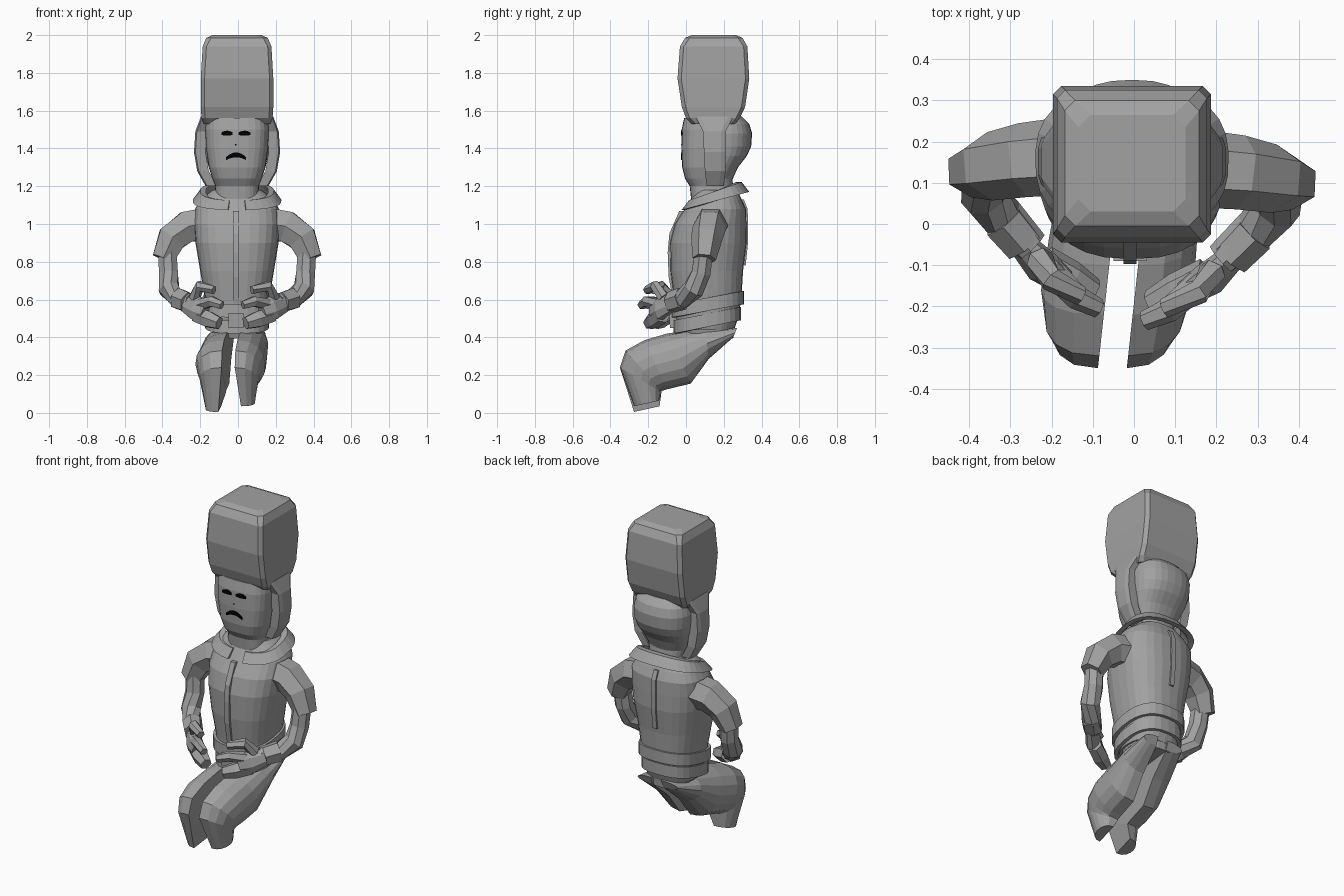
import bpy, bmesh
from math import sin, cos, pi
from mathutils import Vector

cube = bpy.data.objects.get("Cube")
if cube:
    bpy.data.objects.remove(cube)


def material(name, value):
    mat = bpy.data.materials.new(name)
    mat.use_nodes = True
    colour = (value, value, value, 1)
    mat.diffuse_color = colour
    mat.node_tree.nodes["Principled BSDF"].inputs["Base Color"].default_value = colour
    return mat


GREY = material("stone grey", 0.36)
BLACK = material("black", 0.0)


def loft(name, rings, mat=GREY, loop=False):
    """Skin a list of equal-length rings; cap the ends unless looped."""
    bm = bmesh.new()
    rows = [[bm.verts.new(p) for p in ring] for ring in rings]
    n = len(rows[0])
    pairs = list(zip(rows, rows[1:]))
    if loop:
        pairs.append((rows[-1], rows[0]))
    else:
        bm.faces.new(rows[0])
        bm.faces.new(rows[-1])
    for a, b in pairs:
        for i in range(n):
            j = (i + 1) % n
            bm.faces.new((a[i], a[j], b[j], b[i]))
    bmesh.ops.recalc_face_normals(bm, faces=bm.faces)
    mesh = bpy.data.meshes.new(name)
    bm.to_mesh(mesh)
    bm.free()
    mesh.materials.append(mat)
    obj = bpy.data.objects.new(name, mesh)
    bpy.context.collection.objects.link(obj)
    return obj


def spow(v, e):
    return (abs(v) ** e) * (1 if v >= 0 else -1)


def oval(z, cy, hx, hy, power, cx=-0.005, n=28):
    """Superellipse ring."""
    angles = [2 * pi * i / n for i in range(n)]
    return [(cx + hx * spow(cos(a), 2 / power), cy + hy * spow(sin(a), 2 / power), z)
            for a in angles]


def body(name, stations, power):
    return loft(name, [oval(*s, power) for s in stations])


def tube(name, path, flat=1.0, n=8):
    """Faceted tube through (x, y, z, radius) points."""
    pts = [Vector(p[:3]) for p in path]
    rings = []
    for i, p in enumerate(pts):
        d = (pts[min(i + 1, len(pts) - 1)] - pts[max(i - 1, 0)]).normalized()
        u = d.cross(Vector((0, 1, 0))).normalized()
        v = d.cross(u)
        r = path[i][3]
        rings.append([p + u * r * cos(a) + v * r * flat * sin(a)
                      for a in [2 * pi * (k + 0.5) / n for k in range(n)]])
    return loft(name, rings)


def band(name, cy, hx, hy, z, tilt, height, thick, flare=0.0, gap=0.0, n=28):
    """Tilted belt around the body; a gap opens it at the front."""
    rings = []
    count = n + 1 if gap else n
    for i in range(count):
        a = -pi / 2 + gap + (2 * pi - 2 * gap) * i / n
        c, s = spow(cos(a), 0.8), spow(sin(a), 0.8)
        low = z + tilt * s
        ring = []
        for grow, dz in ((0, 0), (thick, 0), (thick - flare, height), (-flare, height)):
            ring.append((-0.005 + (hx + grow) * c, cy + (hy + grow) * s, low + dz))
        rings.append(ring)
    return loft(name, rings, loop=not gap)


def strip(name, path, half, depth):
    """Narrow raised seam through (y, z) points, sunk into the jacket."""
    return loft(name, [[(-0.01 - half, y, z), (-0.01 + half, y, z),
                        (-0.01 + half, y + depth, z), (-0.01 - half, y + depth, z)]
                       for y, z in path])


# Hat: tall box with chamfered corners and a bulging middle
def chamfered(z, hx, front, back, c):
    x = -0.005
    return [(x - hx + c, front, z), (x + hx - c, front, z), (x + hx, front + c, z),
            (x + hx, back - c, z), (x + hx - c, back, z), (x - hx + c, back, z),
            (x - hx, back - c, z), (x - hx, front + c, z)]


loft("hat", [chamfered(*s) for s in (
    (1.53, 0.175, 0.03, 0.26, 0.02), (1.56, 0.188, 0.0, 0.285, 0.02),
    (1.62, 0.192, -0.022, 0.313, 0.02), (1.77, 0.192, -0.045, 0.335, 0.02),
    (1.94, 0.182, -0.032, 0.325, 0.02), (1.985, 0.163, -0.005, 0.3, 0.025),
    (2.0, 0.13, 0.03, 0.265, 0.03))])

# Head and the rounded fur roll behind it
body("head", [(1.1, .145, .12, .115), (1.2, .135, .115, .115), (1.24, .12, .13, .125),
              (1.3, .12, .15, .14), (1.4, .125, .165, .15), (1.5, .13, .17, .153),
              (1.56, .13, .165, .14)], 3)
body("back_roll", [(1.2, .15, .11, .08), (1.3, .175, .15, .1), (1.36, .195, .166, .127),
                   (1.41, .2, .174, .145), (1.48, .2, .178, .15), (1.53, .2, .166, .135),
                   (1.57, .19, .14, .105)], 2.4)

# Ear flaps
for s, side in ((-1, "right"), (1, "left")):
    rings = []
    for x, z, front, back in ((.175, 1.57, .05, .25), (.205, 1.49, .09, .21),
                              (.212, 1.38, .095, .21), (.195, 1.28, .1, .21),
                              (.15, 1.2, .11, .2)):
        rings.append([(s * (x + t) - 0.005, y, z) for t, y in
                      ((-.045, front), (.008, front), (.016, front + .025),
                       (.016, back - .025), (.008, back), (-.045, back))])
    loft(side + "_ear_flap", rings)


# Painted face
def mark(name, cx, cz, half, thick, arch, taper):
    rings = []
    for i in range(9):
        t = i / 4 - 1
        h = thick * (1 - taper * t * t)
        z = cz - arch * t * t
        x = cx + half * t
        rings.append([(x, y, z + d) for y, d in
                      ((-0.026, -h), (-0.026, h), (-0.018, h), (-0.018, -h))])
    loft(name, rings, BLACK)


mark("right_eye", -0.058, 1.481, 0.03, 0.013, 0.003, 0.5)
mark("left_eye", 0.035, 1.481, 0.032, 0.013, 0.003, 0.5)
mark("nose", -0.012, 1.42, 0.005, 0.004, 0, 0.5)
mark("mouth", -0.01, 1.366, 0.053, 0.013, 0.02, 0.4)

# Jacket
body("jacket", [(.44, .11, .145, .145), (.5, .11, .16, .165), (.6, .115, .17, .178),
                (.75, .11, .195, .192), (.9, .118, .22, .203), (1.0, .13, .228, .19),
                (1.08, .155, .222, .162), (1.13, .16, .195, .135), (1.18, .16, .13, .11)], 2.5)
strip("front_placket", [(-.066, .58), (-.092, .72), (-.097, .85), (-.088, .95), (-.035, 1.07)],
      0.016, 0.05)
strip("back_seam", [(.316, .78), (.328, .9), (.329, 1.0), (.326, 1.08), (.306, 1.13)],
      0.014, -0.04)
band("collar", .155, .205, .15, 1.122, .048, .052, .03, flare=.04, gap=.14)
band("belt", .115, .162, .17, .54, .035, .07, .022)
band("jacket_hem", .112, .15, .158, .455, .035, .07, .02)
strip("buckle", [(-.085, .45), (-.09, .53)], 0.04, 0.04)

# Arms: each point eases toward the hand's own offset
for s, side in ((-1, "right"), (1, "left")):
    def limb(part, path, flat=1.0, n=8):
        moved = []
        for x, y, z, r in path:
            k = min(1, max(0, (0.4 - x) * 3)) if z < 0.7 else 0
            moved.append((s * x - 0.005 - 0.025 * k, y - 0.015 * s, z, r))
        tube(side + "_" + part, moved, flat, n)

    limb("sleeve", [(.16, .15, 1.0, .1), (.265, .14, .985, .095),
                    (.345, .125, .925, .088), (.392, .112, .815, .066)], 0.95, 6)
    limb("forearm", [(.37, .11, .86, .053), (.363, .095, .74, .054), (.357, .055, .655, .058),
                     (.305, 0, .605, .053), (.23, -.07, .59, .043)])
    limb("cuff", [(.305, -.005, .605, .062), (.25, -.065, .585, .058)], 0.9, 6)
    limb("palm", [(.26, -.06, .58, .05), (.2, -.12, .555, .068), (.15, -.155, .535, .052)], 0.6)
    limb("thumb", [(.21, -.1, .61, .034), (.18, -.15, .672, .03), (.1, -.19, .65, .024)], 1, 6)
    limb("index_finger", [(.18, -.13, .575, .034), (.11, -.195, .59, .03),
                          (.055, -.22, .57, .024)], 1, 6)
    limb("lower_fingers", [(.2, -.11, .52, .045), (.13, -.15, .495, .048),
                           (.07, -.18, .475, .035)], 1, 6)

# Hips closing the jacket from below
body("hips", [(.46, .115, .14, .14), (.395, .125, .125, .125)], 2.5)

# Legs: bent at the knee, rounded outside and flat on the inside
STATIONS = ((.27, .45, .25, .4, .1), (.1, .45, .12, .285, .135), (-.1, .42, .025, .155, .145),
            (-.22, .385, -.1, .125, .15), (-.32, .33, -.13, .115, .135),
            (-.35, .24, -.13, .11, .12), (-.275, .005, -.14, .035, .07))
for s, side in ((-1, "right"), (1, "left")):
    rings = []
    for i, (ty, tz, by, bz, width) in enumerate(STATIONS):
        ankle = i == len(STATIONS) - 1
        lift = 0.03 if s > 0 and ankle else 0
        ring = []
        for k in range(9):
            a = pi * k / 8
            m = (1 + cos(a)) / 2
            y, z = by + (ty - by) * m, bz + (tz - bz) * m + lift
            inner = -0.025 + s * (0.06 if ankle else 0.035) + 0.11 * (y + 0.1)
            ring.append((inner + s * width * (1 - 0.06 * s) * sin(a) ** 0.8, y, z))
        rings.append(ring)
    loft(side + "_leg", rings)
